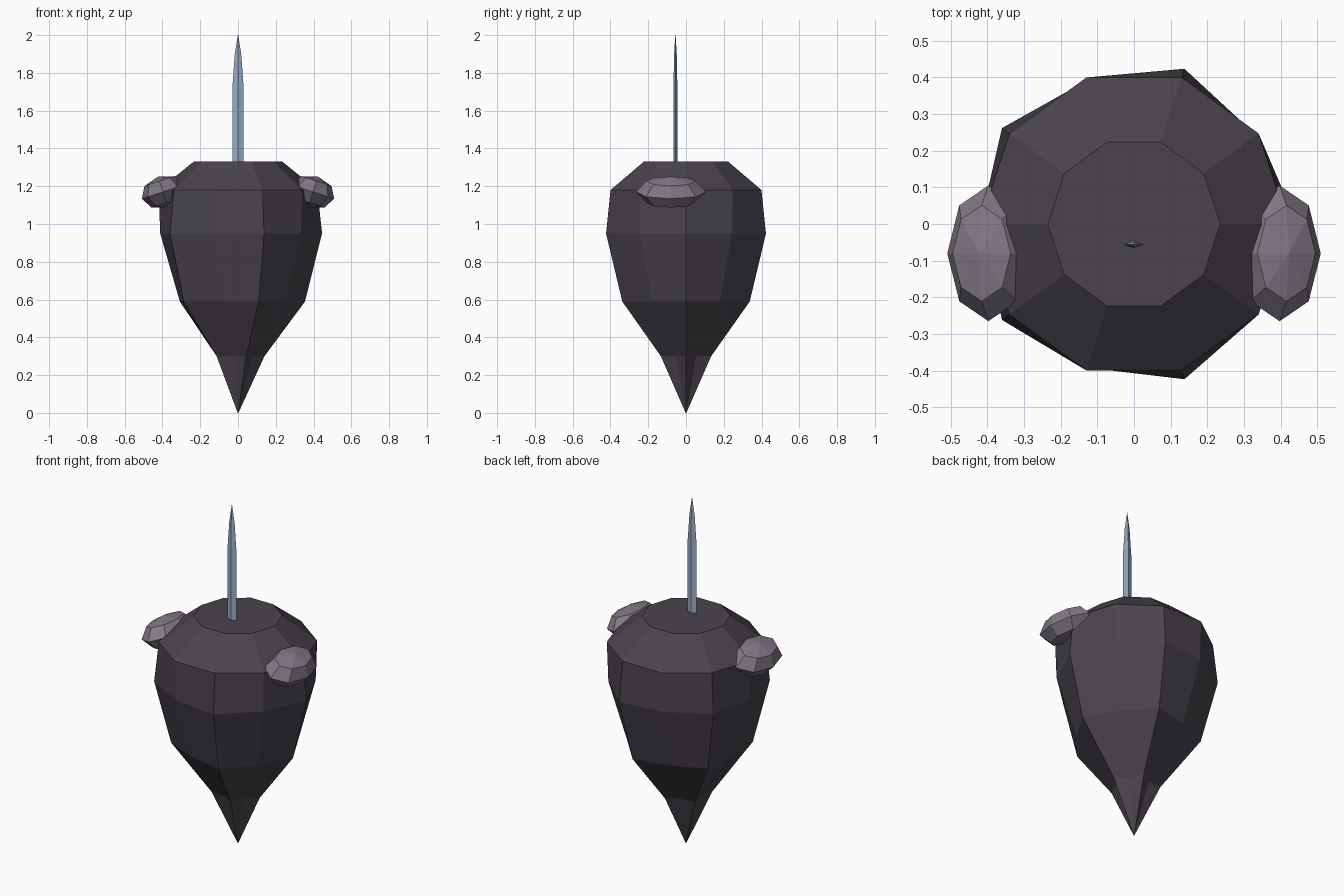
import bpy, bmesh, math
from mathutils import Matrix

if "Cube" in bpy.data.objects:
    bpy.data.objects.remove(bpy.data.objects["Cube"])


def material(name, rgb):
    m = bpy.data.materials.new(name)
    m.diffuse_color = (*rgb, 1)
    m.use_nodes = True
    m.node_tree.nodes["Principled BSDF"].inputs["Base Color"].default_value = m.diffuse_color
    return m


DARK = material("dark stone", (0.068, 0.057, 0.074))
GREY = material("grey stone", (0.22, 0.19, 0.24))
STEEL = material("blue steel", (0.31, 0.42, 0.56))


def finish(bm, name, mat):
    bmesh.ops.recalc_face_normals(bm, faces=bm.faces)
    me = bpy.data.meshes.new(name)
    bm.to_mesh(me)
    bm.free()
    me.materials.append(mat)
    ob = bpy.data.objects.new(name, me)
    bpy.context.collection.objects.link(ob)
    return ob


def loft(name, rings, mat):
    """Skin a list of closed rings and cap both ends."""
    bm = bmesh.new()
    vs = [[bm.verts.new(p) for p in ring] for ring in rings]
    n = len(vs[0])
    for a, b in zip(vs, vs[1:]):
        for i in range(n):
            j = (i + 1) % n
            bm.faces.new((a[i], a[j], b[j], b[i]))
    bm.faces.new(vs[0][::-1])
    bm.faces.new(vs[-1])
    return finish(bm, name, mat)


# Body: ten sides, every other rib pulled in (z, outer radius, inner radius)
profile = [(0, .002, .0015), (.30, .14, .092), (.59, .355, .308),
           (.95, .445, .412), (1.18, .42, .42), (1.33, .235, .235)]
rings = []
for z, outer, inner in profile:
    rings.append([((inner if i % 2 else outer) * math.cos(i * math.pi / 5),
                   (inner if i % 2 else outer) * math.sin(i * math.pi / 5), z)
                  for i in range(10)])
loft("body", rings, DARK)

# Blade: thin diamond section tapering to a point (z, half width, half depth)
blade = [(1.25, .028, .011), (1.75, .028, .010), (1.90, .017, .007), (2.0, .001, .001)]
loft("blade", [[(w, -.056, z), (0, -.056 + d, z), (-w, -.056, z), (0, -.056 - d, z)]
               for z, w, d in blade], STEEL)

# Shoulder lumps: low-poly ellipsoids, tilted down on the outside
for side, name in ((1, "right_shoulder"), (-1, "left_shoulder")):
    bm = bmesh.new()
    bmesh.ops.create_uvsphere(bm, u_segments=8, v_segments=4, radius=1)
    m = (Matrix.Translation((side * .397, -.08, 1.17))
         @ Matrix.Rotation(side * math.radians(18), 4, 'Y')
         @ Matrix.Diagonal((.118, .185, .085, 1)))
    bmesh.ops.transform(bm, matrix=m, verts=bm.verts)
    finish(bm, name, GREY)
